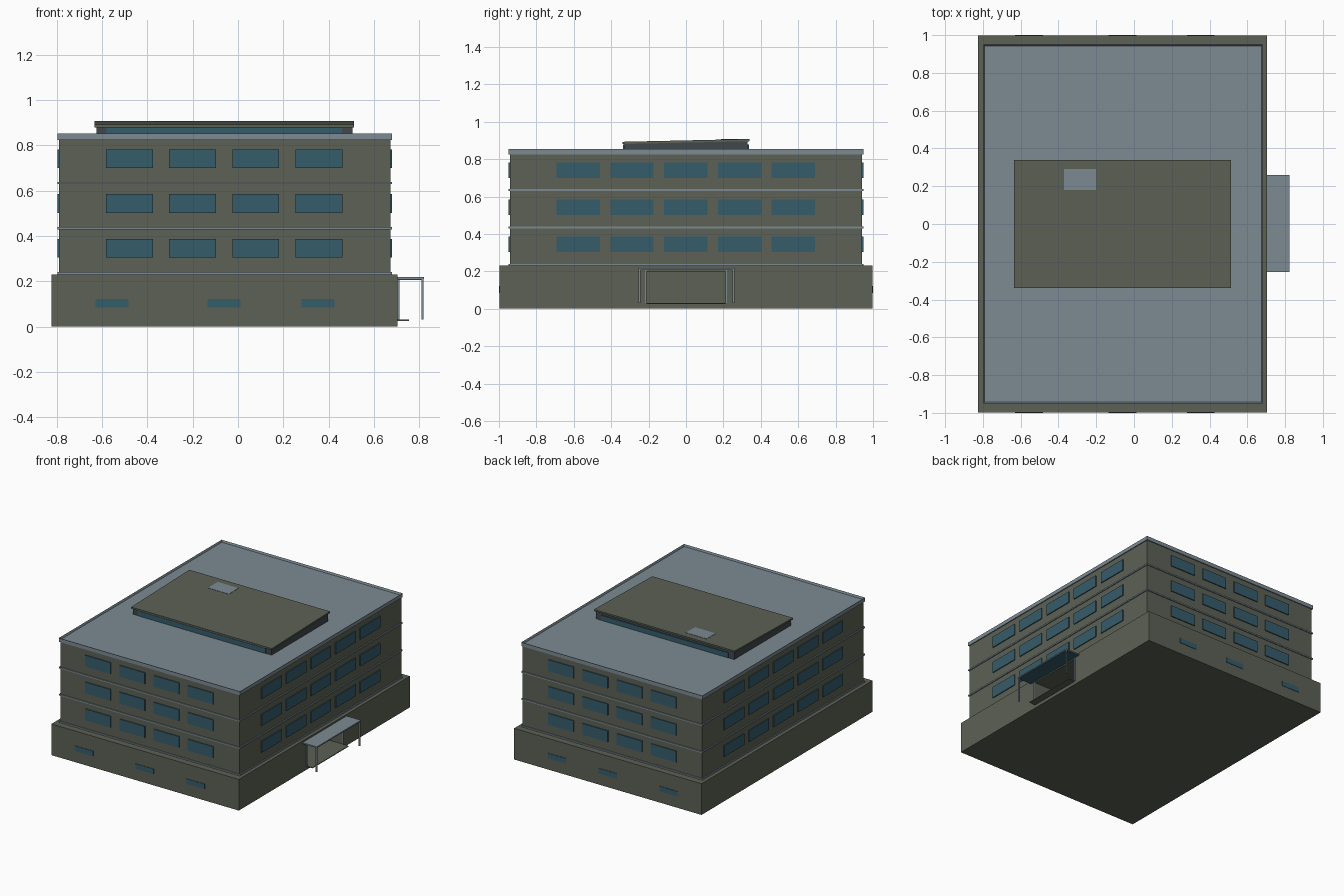
import bpy, bmesh
from mathutils import Matrix

if "Cube" in bpy.data.objects:
    bpy.data.objects.remove(bpy.data.objects["Cube"], do_unlink=True)


def material(name, color):
    m = bpy.data.materials.new(name)
    m.use_nodes = True
    m.diffuse_color = (*color, 1)
    m.node_tree.nodes["Principled BSDF"].inputs["Base Color"].default_value = (*color, 1)
    return m


WALL = material("olive wall", (0.107, 0.119, 0.09))
TRIM = material("pale blue grey", (0.2, 0.255, 0.29))
GLASS = material("blue glass", (0.036, 0.107, 0.147))
DARK = material("dark slate", (0.05, 0.064, 0.073))


def add_box(bm, x, y, z):
    """Add a box given its (low, high) bounds on each axis."""
    mid = [(a + b) / 2 for a, b in (x, y, z)]
    size = [b - a for a, b in (x, y, z)]
    mat = Matrix.Translation(mid) @ Matrix.Diagonal((*size, 1))
    return bmesh.ops.create_cube(bm, size=1, matrix=mat)["verts"]


def finish(bm, name, mat):
    me = bpy.data.meshes.new(name)
    bm.to_mesh(me)
    bm.free()
    me.materials.append(mat)
    ob = bpy.data.objects.new(name, me)
    bpy.context.scene.collection.objects.link(ob)
    return ob


def boxes(name, mat, *bounds):
    bm = bmesh.new()
    for b in bounds:
        add_box(bm, *b)
    return finish(bm, name, mat)


# Ground floor with a deep entrance recess
base = boxes("ground_floor", WALL, ((-0.825, 0.705), (-0.997, 0.997), (0, 0.23)))
cutter = boxes("recess_cutter", WALL, ((0.45, 0.8), (-0.21, 0.21), (0.03, 0.2)))
cutter.hide_render = True
mod = base.modifiers.new("recess", "BOOLEAN")
mod.operation = "DIFFERENCE"
mod.solver = "EXACT"
mod.object = cutter
bpy.context.view_layer.objects.active = base
bpy.ops.object.modifier_apply(modifier=mod.name)
bpy.data.objects.remove(cutter, do_unlink=True)

# Upper storeys and the trim bands between them
X0, X1, Y = -0.791, 0.673, 0.942
OUT = 0.007
boxes("upper_floors", WALL, ((X0, X1), (-Y, Y), (0.23, 0.826)))
wide = ((X0 - OUT, X1 + OUT), (-Y - OUT, Y + OUT))
boxes("floor_bands", TRIM, *[(*wide, (z, z + 0.01)) for z in (0.23, 0.429, 0.629)])

# Flat roof with a low parapet
bm = bmesh.new()
add_box(bm, *wide, (0.825, 0.853))
bm.faces.ensure_lookup_table()
top = max(bm.faces, key=lambda f: f.calc_center_median().z)
bmesh.ops.inset_individual(bm, faces=[top], thickness=0.008)
bmesh.ops.translate(bm, verts=top.verts, vec=(0, 0, -0.015))
finish(bm, "roof_with_parapet", TRIM)

# Window rows: front and back, then the two long sides
front, side = [], []
for z in (0.304, 0.502, 0.7):
    zz = (z, z + 0.083)
    for i in range(4):
        x = -0.583 + 0.279 * i
        for s in (-1, 1):
            front.append(((x, x + 0.207), tuple(sorted((s * Y, s * (Y + OUT)))), zz))
    for i in range(5):
        y = -0.692 + 0.2875 * i
        for a, b in ((X0 - OUT, X0), (X1, X1 + OUT)):
            side.append(((a, b), (y, y + 0.232), zz))
boxes("end_windows", GLASS, *front)
boxes("side_windows", GLASS, *side)

# Small ground floor windows
boxes("basement_windows", GLASS, *[
    ((x, x + 0.147), y, (0.084, 0.122))
    for x in (-0.63, -0.135, 0.28) for y in ((-1, -0.997), (0.997, 1))])

# Rooftop structure under a gently sloping lid
SLOPE = 0.022


def sloped(name, mat, x, y, z):
    bm = bmesh.new()
    for v in add_box(bm, x, y, z):
        if v.co.z > 0.86:
            v.co.z += SLOPE * v.co.y
    return finish(bm, name, mat)


sloped("rooftop_room", DARK, (-0.625, 0.505), (-0.33, 0.33), (0.838, 0.889))
sloped("rooftop_lid", WALL, (-0.635, 0.513), (-0.34, 0.34), (0.888, 0.9))
sloped("roof_hatch", TRIM, (-0.37, -0.2), (0.18, 0.29), (0.898, 0.902))
boxes("rooftop_windows", GLASS, *[
    ((-0.58, 0.46), y, (0.84, 0.877)) for y in ((-0.336, -0.33), (0.33, 0.336))])

# Entrance: canopy, glass soffit, posts, door jambs and step
boxes("canopy", TRIM, ((0.705, 0.822), (-0.255, 0.26), (0.21, 0.218)))
boxes("canopy_soffit", GLASS, ((0.708, 0.818), (-0.25, 0.255), (0.206, 0.21)))
boxes("canopy_posts", TRIM, *[
    ((0.811, 0.82), (y, y + 0.009), (0.03, 0.21)) for y in (-0.253, 0.249)])
boxes("door_jambs", TRIM, *[
    ((0.705, 0.713), (y, y + 0.008), (0.03, 0.21)) for y in (-0.218, 0.21)])
boxes("entrance_step", WALL, ((0.7, 0.755), (-0.21, 0.21), (0.024, 0.03)))
